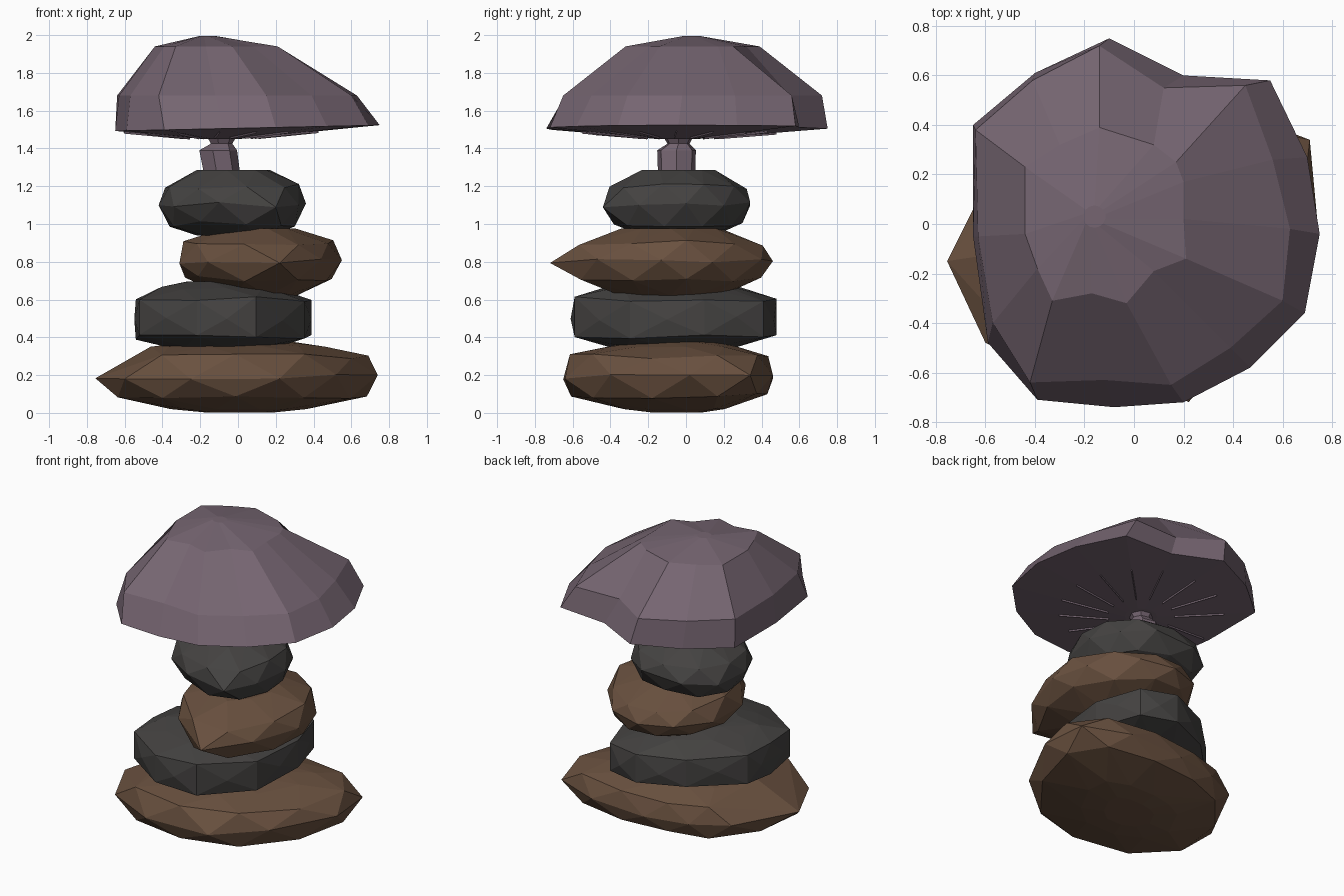
import bpy, bmesh, math, random
from mathutils import Vector

if "Cube" in bpy.data.objects:
    bpy.data.objects.remove(bpy.data.objects["Cube"])

random.seed(4)


def material(name, rgb):
    m = bpy.data.materials.new(name)
    m.diffuse_color = (*rgb, 1)
    m.use_nodes = True
    m.node_tree.nodes["Principled BSDF"].inputs["Base Color"].default_value = m.diffuse_color
    return m


PURPLE = material("dusty_purple", (0.180, 0.131, 0.166))
BROWN = material("brown_stone", (0.143, 0.082, 0.050))
DARK = material("charcoal_stone", (0.058, 0.055, 0.053))


def finish(name, bm, mat):
    bmesh.ops.recalc_face_normals(bm, faces=bm.faces)
    me = bpy.data.meshes.new(name)
    bm.to_mesh(me)
    bm.free()
    me.materials.append(mat)
    ob = bpy.data.objects.new(name, me)
    bpy.context.collection.objects.link(ob)
    return ob


def stone(name, mat, outline, levels, sharp_above=9):
    """Faceted pebble: hull of scaled copies of its outline; some levels sit half a step round.
    Above sharp_above the points beside the first corner are left out, so it ends in a tip."""
    n = len(outline)
    pts = [Vector(p) for p in outline]
    mid = sum(pts, Vector((0, 0))) / n
    bm = bmesh.new()
    for z, scale, half in levels:
        for i in range(n):
            if z > sharp_above and scale > .8 and i in (0, n - 1):
                continue
            p = (pts[i] + pts[(i + 1) % n]) / 2 if half else pts[i]
            p = mid + (p - mid) * scale
            dz = 0 if scale < 0.7 else random.uniform(-0.015, 0.015)
            bm.verts.new((p.x, p.y, z + dz))
    hull = bmesh.ops.convex_hull(bm, input=bm.verts)
    junk = {g for g in hull["geom_interior"] + hull["geom_unused"]
            if isinstance(g, bmesh.types.BMVert)}
    bmesh.ops.delete(bm, geom=list(junk), context='VERTS')
    return finish(name, bm, mat)


def lofted(name, mat, rings):
    """Skin a stack of equal-length rings and close both ends."""
    bm = bmesh.new()
    rows = [[bm.verts.new(p) for p in r] for r in rings]
    n = len(rows[0])
    for a, b in zip(rows, rows[1:]):
        for i in range(n):
            j = (i + 1) % n
            bm.faces.new((a[i], a[j], b[j], b[i]))
    bm.faces.new(rows[0])
    bm.faces.new(rows[-1])
    return finish(name, bm, mat)


def circle(x, y, z, r, n, start=0.0, step=1):
    return [(x + r * math.cos(start + step * i * math.tau / n),
             y + r * math.sin(start + step * i * math.tau / n), z) for i in range(n)]


# Stacked stones, bottom to top
stone("bottom_stone", BROWN,
      [(-.755, -.15), (-.60, -.48), (-.25, -.65), (.22, -.64), (.52, -.40), (.74, .02),
       (.71, .34), (.40, .46), (0, .46), (-.30, .40), (-.54, .28)],
      [(.003, .25, 0), (.02, .48, 0), (.09, .94, 1), (.19, 1, 0), (.30, .95, 1),
       (.35, .62, 0), (.375, .4, 1)], sharp_above=.25)
stone("second_stone", DARK,
      [(-.55, -.15), (-.53, -.39), (-.22, -.60), (.10, -.60), (.36, -.30), (.40, .10),
       (.30, .42), (.05, .49), (-.25, .36), (-.53, .08)],
      [(.35, .65, 1), (.40, .98, 0), (.50, 1.02, 1), (.60, .98, 0), (.66, .70, 1), (.695, .4, 0)])
stone("third_stone", BROWN,
      [(.22, -.72), (.44, -.47), (.55, -.13), (.50, .14), (.28, .40), (.05, .46),
       (-.17, .38), (-.31, .15), (-.31, -.17), (-.16, -.42)],
      [(.62, .45, 0), (.71, .93, 1), (.80, 1, 0), (.90, .95, 1), (.975, .45, 0)])
stone("top_stone", DARK,
      [(-.42, -.05), (-.34, -.24), (-.10, -.41), (.20, -.44), (.32, -.25), (.36, 0),
       (.28, .20), (.10, .34), (-.20, .34), (-.39, .21)],
      [(.94, .5, 0), (1.0, .89, 1), (1.10, 1, 0), (1.20, .95, 1), (1.285, .5, 0)])

# Stem with a pinched neck
lofted("stem", PURPLE, [
    circle(-.085, -.05, 1.24, .10, 7),
    circle(-.11, -.05, 1.39, .105, 7),
    circle(-.09, -.04, 1.425, .06, 7),
    circle(-.09, -.04, 1.46, .08, 7)])

# Cap: irregular rim, shoulder and crown rings, clockwise from the back
rim = [(-.10, .75), (.20, .60), (.55, .58), (.70, .27), (.75, -.04), (.69, -.36), (.47, -.58),
       (.20, -.72), (-.08, -.74), (-.39, -.71), (-.59, -.48), (-.65, -.05), (-.65, .40), (-.40, .61)]
shoulder = [(-.14, .72), (.12, .55), (.45, .56), (.56, .26), (.63, -.02), (.60, -.31), (.39, -.50),
            (.15, -.65), (-.12, -.63), (-.42, -.64), (-.57, -.40), (-.63, -.05), (-.64, .38), (-.41, .58)]
crown = [(-.14, .39), (.08, .32), (.17, .25), (.20, .17), (.20, .02), (.21, -.14), (.08, -.19),
         (-.03, -.32), (-.17, -.28), (-.33, -.31), (-.39, -.18), (-.44, -.04), (-.44, .23), (-.30, .32)]
n = len(rim)
hub = circle(-.09, -.04, 1.45, .10, n, math.pi / 2, -1)
edge = [(x, y, 1.507 + .022 * x) for x, y in rim]
lofted("cap", PURPLE, [
    hub, edge,
    [(x, y, 1.68) for x, y in shoulder],
    [(x, y, 1.94) for x, y in crown],
    circle(-.16, .03, 1.995, .045, n, math.pi / 2, -1)])

# Gills: slender ridges lying along the underside of the cap
bm = bmesh.new()
for h, e in zip(hub, edge):
    h, e = Vector(h), Vector(e)
    run = e - h
    side = Vector((-run.y, run.x, 0)).normalized() * .007
    inner, outer = h + run.normalized() * .11, h + run.normalized() * .42
    drop = Vector((0, 0, .010))
    low = [bm.verts.new(p - drop) for p in (inner, outer)]
    top = [bm.verts.new(p + drop) for p in (inner - side, inner + side, outer + side, outer - side)]
    bm.faces.new(top)
    bm.faces.new((low[0], top[0], top[3], low[1]))
    bm.faces.new((low[0], low[1], top[2], top[1]))
    bm.faces.new((low[0], top[1], top[0]))
    bm.faces.new((low[1], top[3], top[2]))
finish("gills", bm, PURPLE)
